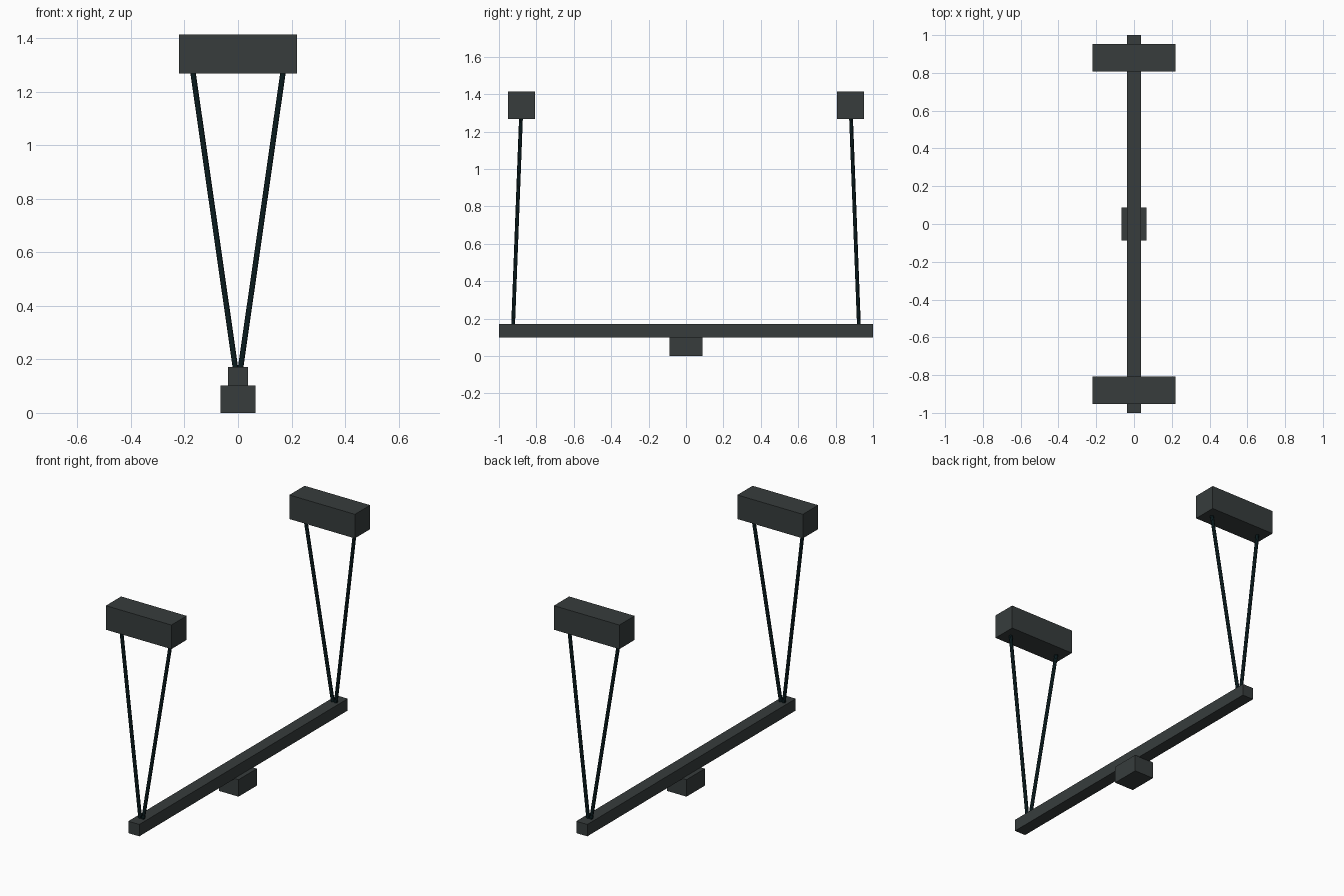
import bpy
from mathutils import Vector

if "Cube" in bpy.data.objects:
    bpy.data.objects.remove(bpy.data.objects["Cube"])


def material(name, rgb):
    m = bpy.data.materials.new(name)
    m.diffuse_color = (*rgb, 1)
    m.use_nodes = True
    m.node_tree.nodes["Principled BSDF"].inputs["Base Color"].default_value = m.diffuse_color
    return m


GREY = material("charcoal grey", (0.038, 0.046, 0.046))
CABLE = material("blue black", (0.003, 0.011, 0.013))


def box(name, centre, size):
    bpy.ops.mesh.primitive_cube_add(size=1, location=centre)
    ob = bpy.context.object
    ob.name = name
    ob.scale = size
    bpy.ops.object.transform_apply(location=False, rotation=False, scale=True)
    ob.data.materials.append(GREY)


def rod(name, a, b, radius):
    a, b = Vector(a), Vector(b)
    bpy.ops.mesh.primitive_cylinder_add(vertices=12, radius=radius,
                                        depth=(b - a).length, location=(a + b) / 2)
    ob = bpy.context.object
    ob.name = name
    ob.rotation_euler = (b - a).to_track_quat('Z', 'Y').to_euler()
    ob.data.materials.append(CABLE)
    bpy.ops.object.shade_smooth_by_angle()


# Long crossbar and the small block under its middle
box("crossbar", (0, 0, 0.136), (0.074, 2.0, 0.072))
box("centre_block", (0, 0, 0.0515), (0.13, 0.176, 0.103))

# Each end: a handle block hung on two splayed rods
for end, sy in (("front", -1), ("back", 1)):
    box(end + "_handle", (0, sy * 0.88, 1.341), (0.44, 0.146, 0.146))
    for side, sx in (("left", -1), ("right", 1)):
        rod(f"{end}_{side}_rod", (sx * 0.007, sy * 0.925, 0.15),
            (sx * 0.17, sy * 0.882, 1.285), 0.0105)
